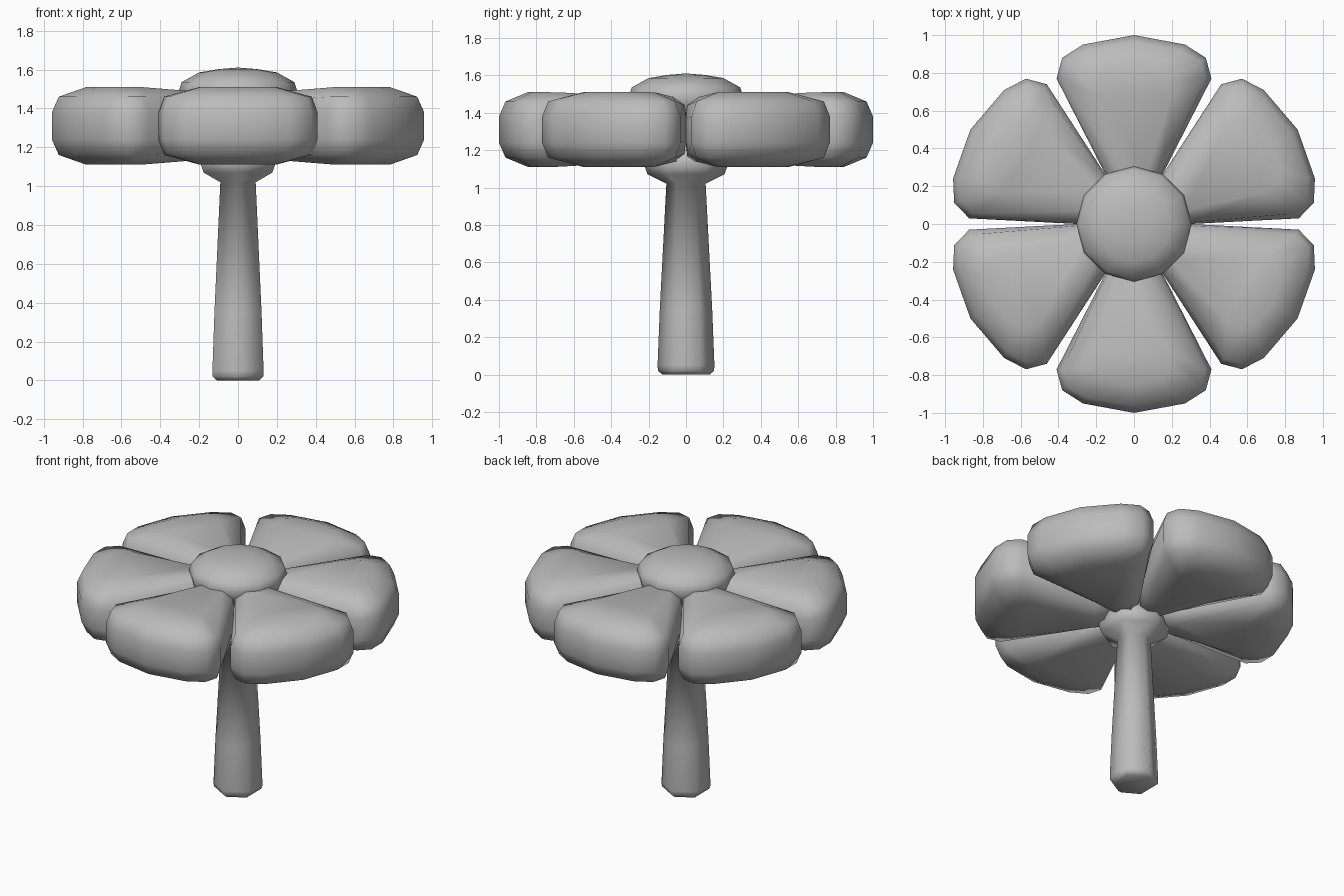
import bpy, bmesh, math

if "Cube" in bpy.data.objects:
    bpy.data.objects.remove(bpy.data.objects["Cube"], do_unlink=True)

MID_Z = 1.31


def make_material(name, rgb):
    mat = bpy.data.materials.new(name)
    mat.use_nodes = True
    mat.diffuse_color = (*rgb, 1)
    mat.node_tree.nodes["Principled BSDF"].inputs["Base Color"].default_value = (*rgb, 1)
    return mat


grey = make_material("plain grey", (0.5, 0.5, 0.5))


def finish(bm, name):
    bmesh.ops.recalc_face_normals(bm, faces=bm.faces)
    for face in bm.faces:
        face.smooth = True
    mesh = bpy.data.meshes.new(name)
    bm.to_mesh(mesh)
    bm.free()
    mesh.materials.append(grey)
    obj = bpy.data.objects.new(name, mesh)
    bpy.context.collection.objects.link(obj)
    return obj


def lathe(name, profile, sides):
    """Stack regular rings (radius, z), first corner on +y, closed at both ends."""
    bm = bmesh.new()
    rings = []
    for r, z in profile:
        angles = [2 * math.pi * i / sides for i in range(sides)]
        rings.append([bm.verts.new((-r * math.sin(a), r * math.cos(a), z)) for a in angles])
    for low, high in zip(rings, rings[1:]):
        for i in range(sides):
            j = (i + 1) % sides
            bm.faces.new((low[i], low[j], high[j], high[i]))
    bm.faces.new(rings[0])
    bm.faces.new(rings[-1])
    bmesh.ops.remove_doubles(bm, verts=bm.verts, dist=0.0005)
    return finish(bm, name)


# Half outlines of a petal pointing along +y: waist, rounded rim and flat cap
WAIST = [(0.15, 0.26), (0.41, 0.77), (0.38, 0.88), (0.27, 0.95), (0, 1.0)]
SHOULDER = [(0.14, 0.26), (0.38, 0.77), (0.355, 0.86), (0.25, 0.92), (0, 0.965)]
CAP = [(0.07, 0.26), (0.2, 0.68), (0.19, 0.77), (0.14, 0.82), (0, 0.845)]
LEVELS = [(-0.2, CAP), (-0.15, SHOULDER), (-0.07, WAIST),
          (0.07, WAIST), (0.15, SHOULDER), (0.2, CAP)]


def make_petal(name, angle):
    bm = bmesh.new()
    loops = []
    for height, half in LEVELS:
        outline = [(0, 0)] + half + [(-x, y) for x, y in reversed(half[:-1])]
        loops.append([bm.verts.new((x, y, MID_Z + height * (0.8 + 0.2 * min(1, y / 0.7))))
                      for x, y in outline])
    n = len(loops[0])
    for low, high in zip(loops, loops[1:]):
        for i in range(n):
            j = (i + 1) % n
            bm.faces.new((low[i], low[j], high[j], high[i]))
    # Caps run across the petal from the centre to the tip
    for loop in (loops[0], loops[-1]):
        bm.faces.new((loop[0], loop[1], loop[-1]))
        for i in range(1, n // 2 - 1):
            bm.faces.new((loop[i], loop[i + 1], loop[n - i - 1], loop[n - i]))
        k = n // 2
        bm.faces.new((loop[k - 1], loop[k], loop[k + 1]))
    obj = finish(bm, name)
    obj.rotation_euler.z = angle
    return obj


# Petals
for i in range(6):
    make_petal(f"petal_{i + 1}", i * math.pi / 3)

# Six-sided stem flaring into the cup under the petals
lathe("stem", [(0.125, 0), (0.15, 0.02), (0.152, 0.05), (0.14, 0.35),
               (0.105, 1.02), (0.205, 1.07), (0.22, 1.11), (0.22, 1.2)], 6)

# Domed flower centre
lathe("flower_centre", [(0.29, 1.4), (0.305, 1.49), (0.29, 1.535),
                        (0.2, 1.585), (0.1, 1.602), (0.0, 1.61)], 12)
